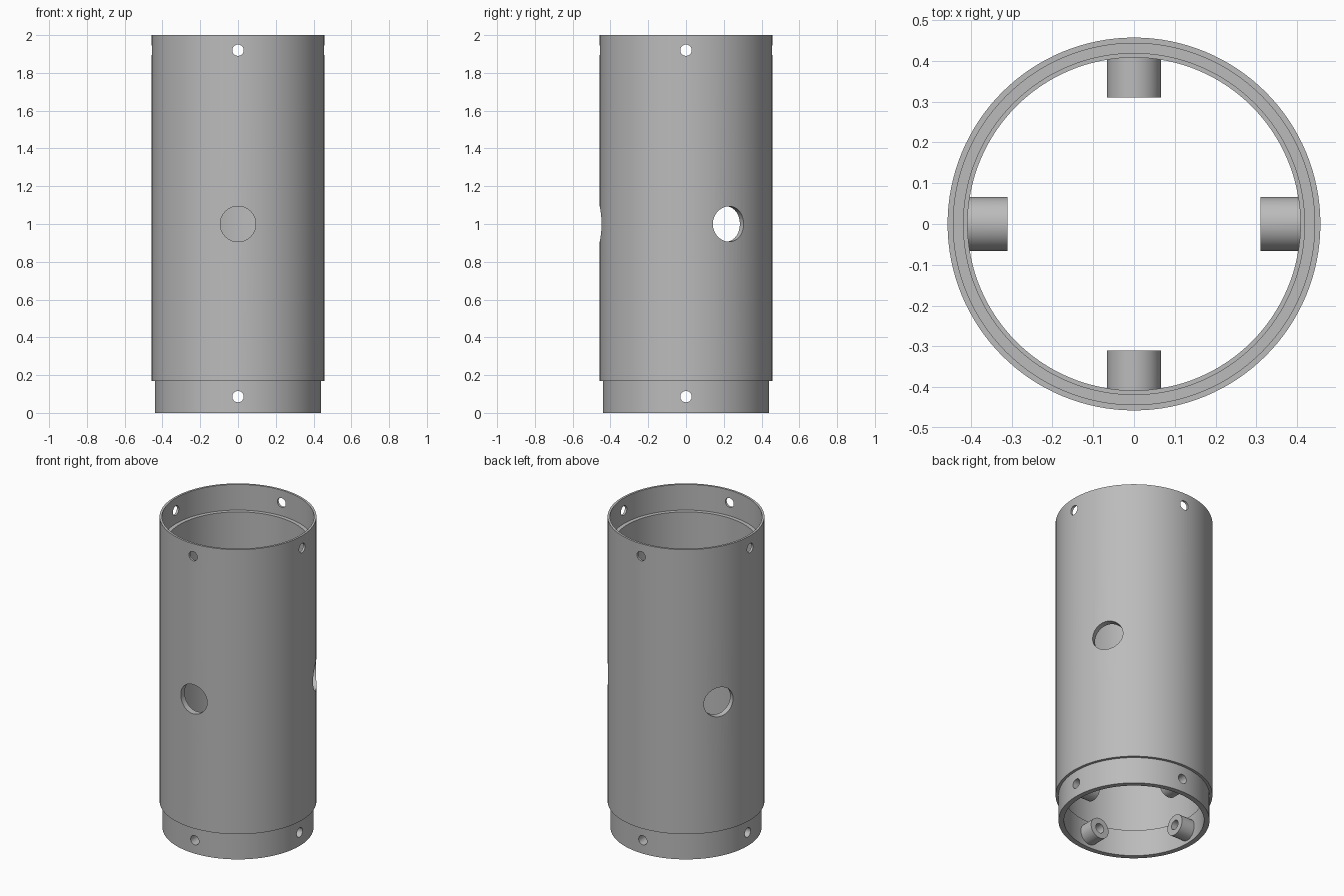
import bpy
import bmesh
import math
from mathutils import Matrix, Vector

if "Cube" in bpy.data.objects:
    bpy.data.objects.remove(bpy.data.objects["Cube"])

SEG = 128

grey = bpy.data.materials.new("plain_grey")
grey.diffuse_color = (0.5, 0.5, 0.5, 1)
grey.use_nodes = True
grey.node_tree.nodes["Principled BSDF"].inputs["Base Color"].default_value = grey.diffuse_color


def make_object(name, bm):
    mesh = bpy.data.meshes.new(name)
    bmesh.ops.recalc_face_normals(bm, faces=bm.faces[:])
    bm.to_mesh(mesh)
    bm.free()
    mesh.materials.append(grey)
    obj = bpy.data.objects.new(name, mesh)
    bpy.context.collection.objects.link(obj)
    return obj


def lathe(name, profile):
    """Spin a closed (radius, height) profile around z."""
    bm = bmesh.new()
    rings = []
    for i in range(SEG):
        a = 2 * math.pi * i / SEG
        rings.append([bm.verts.new((r * math.cos(a), r * math.sin(a), z)) for r, z in profile])
    n = len(profile)
    for i in range(SEG):
        a, b = rings[i], rings[(i + 1) % SEG]
        for j in range(n):
            k = (j + 1) % n
            bm.faces.new((a[j], b[j], b[k], a[k]))
    return make_object(name, bm)


def radial_cylinders(name, radius, z, start, end, angles, sides=48):
    """Cylinders pointing outwards from the axis at the given angles."""
    bm = bmesh.new()
    for deg in angles:
        a = math.radians(deg)
        d = Vector((math.cos(a), math.sin(a), 0))
        pos = d * (start + end) / 2 + Vector((0, 0, z))
        turn = d.to_track_quat('Z', 'Y').to_matrix().to_4x4()
        bmesh.ops.create_cone(bm, cap_ends=True, segments=sides, radius1=radius,
                              radius2=radius, depth=end - start,
                              matrix=Matrix.Translation(pos) @ turn)
    return make_object(name, bm)


def combine(target, tool, operation):
    mod = target.modifiers.new(operation, 'BOOLEAN')
    mod.operation = operation
    mod.solver = 'EXACT'
    mod.object = tool
    bpy.context.view_layer.objects.active = target
    bpy.ops.object.modifier_apply(modifier=mod.name)
    bpy.data.objects.remove(tool)


# Tube wall: narrow collar at the bottom, matching socket at the top
tube = lathe("tube", [
    (0.408, 0), (0.440, 0), (0.440, 0.17), (0.457, 0.17), (0.457, 2.0),
    (0.443, 2.0), (0.443, 1.835), (0.418, 1.835), (0.418, 0.17), (0.408, 0.17)])

quarters = (0, 90, 180, 270)

# Screw bosses inside the collar
combine(tube, radial_cylinders("screw_bosses", 0.066, 0.086, 0.31, 0.42, quarters), 'UNION')

# Screw holes through the collar and the socket
for height in (0.086, 1.92):
    combine(tube, radial_cylinders("screw_holes", 0.030, height, 0.25, 0.6, quarters, 32), 'DIFFERENCE')

# Three large ports around the middle
combine(tube, radial_cylinders("ports", 0.094, 1.0, 0.25, 0.6, (30, 150, 270), 64), 'DIFFERENCE')

bpy.ops.object.select_all(action='DESELECT')
tube.select_set(True)
bpy.context.view_layer.objects.active = tube
bpy.ops.object.shade_smooth_by_angle(angle=math.radians(30))
